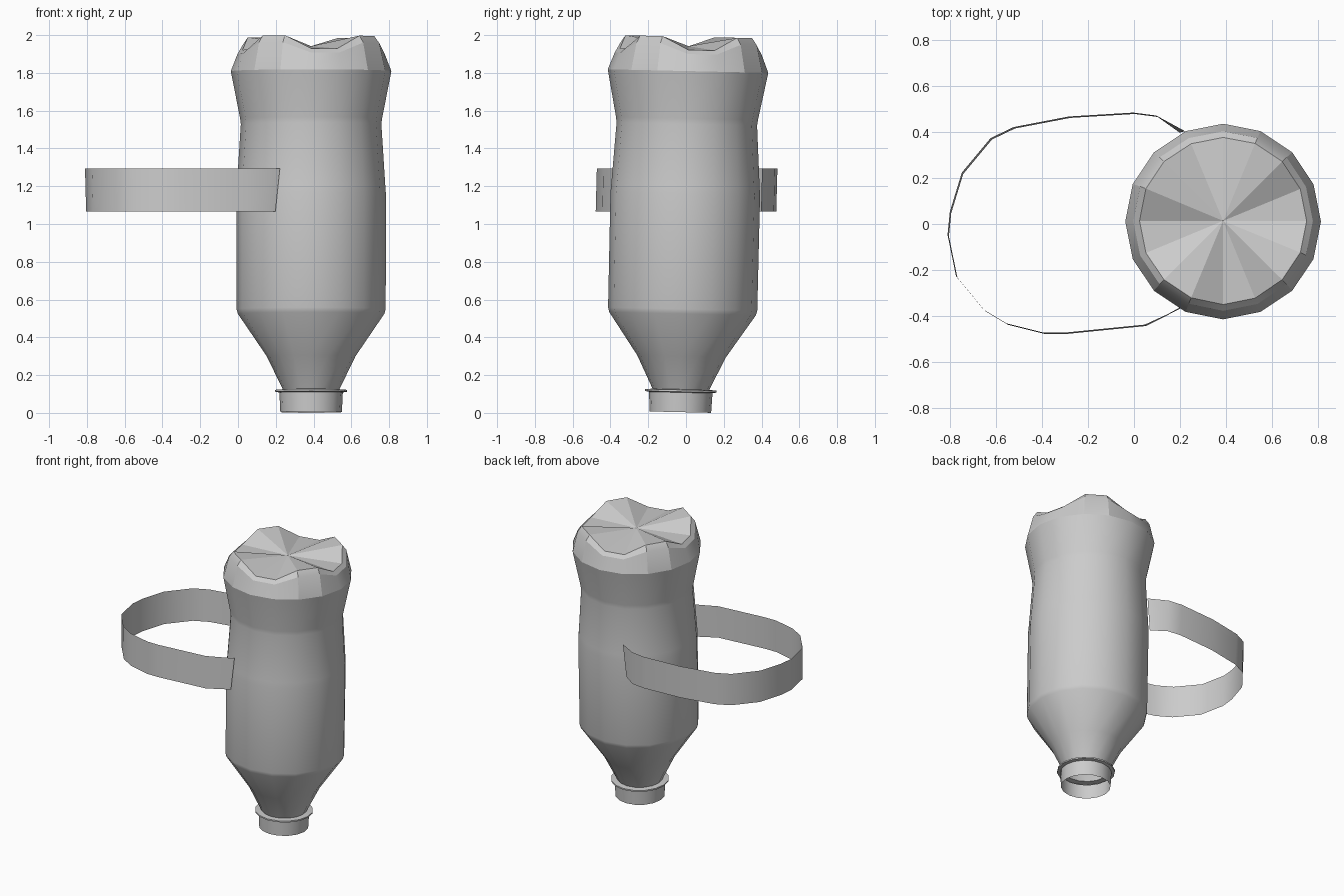
import bpy, bmesh, math

if "Cube" in bpy.data.objects:
    bpy.data.objects.remove(bpy.data.objects["Cube"])

SIDES = 16
TILT = -0.0225


def make_object(name, bm, angle):
    bmesh.ops.recalc_face_normals(bm, faces=bm.faces)
    mesh = bpy.data.meshes.new(name)
    bm.to_mesh(mesh)
    bm.free()
    obj = bpy.data.objects.new(name, mesh)
    bpy.context.collection.objects.link(obj)
    bpy.ops.object.select_all(action='DESELECT')
    obj.select_set(True)
    bpy.context.view_layer.objects.active = obj
    bpy.ops.object.shade_smooth_by_angle(angle=math.radians(angle))
    return obj


def ring(bm, radius, height):
    """One ring of vertices; height may depend on the side index."""
    verts = []
    for i in range(SIDES):
        a = 2 * math.pi * i / SIDES
        z = height(i) if callable(height) else height
        verts.append(bm.verts.new((radius * math.cos(a), radius * math.sin(a), z)))
    return verts


def bridge(bm, lower, upper):
    n = len(lower)
    for i in range(n):
        j = (i + 1) % n
        bm.faces.new((lower[i], lower[j], upper[j], upper[i]))


def lobes(low, high):
    """Four feet: two low sides then two high sides, repeated."""
    return lambda i: low if i % 4 < 2 else high


def place(obj):
    obj.location = (0.387, -0.03, 0)
    obj.rotation_euler = (TILT, 0, 0)


# Upside-down bottle: shoulder cone, body, waist, flared base with four feet
bm = bmesh.new()
profile = [(0.15, 0.125), (0.235, 0.30), (0.388, 0.525), (0.395, 0.55),
           (0.396, 1.16), (0.393, 1.20), (0.372, 1.53), (0.376, 1.56),
           (0.425, 1.81), (0.39, lobes(1.90, 1.955)), (0.363, lobes(1.922, 1.992))]
rings = [ring(bm, r, z) for r, z in profile]
for a, b in zip(rings, rings[1:]):
    bridge(bm, a, b)
centre = bm.verts.new((0, 0, 1.942))
for i in range(SIDES):
    bm.faces.new((rings[-1][i], rings[-1][(i + 1) % SIDES], centre))
place(make_object("bottle_body", bm, 23.5))

# Open neck with its thin collar
bm = bmesh.new()
profile = [(0.163, 0.004), (0.168, 0.108), (0.19, 0.112), (0.19, 0.122), (0.15, 0.125)]
rings = [ring(bm, r, z) for r, z in profile]
for a, b in zip(rings, rings[1:]):
    bridge(bm, a, b)
place(make_object("bottle_neck", bm, 30))

# Flat strap looping out from the side of the bottle
path = [(0.21, 0.40), (0.10, 0.468), (0.0, 0.481), (-0.28, 0.464), (-0.52, 0.418),
        (-0.62, 0.37), (-0.745, 0.22), (-0.797, 0.05), (-0.807, -0.05),
        (-0.77, -0.23), (-0.65, -0.375), (-0.55, -0.435), (-0.39, -0.475),
        (-0.30, -0.475), (0.05, -0.44), (0.21, -0.36)]
bm = bmesh.new()
edges = []
for k, (x, y) in enumerate(path):
    lean = 0.012 if k in (0, len(path) - 1) else -0.003
    edges.append((bm.verts.new((x - lean, y - 0.003, 1.065)),
                  bm.verts.new((x + lean, y + 0.003, 1.295))))
for (a, b), (c, d) in zip(edges, edges[1:]):
    bm.faces.new((a, c, d, b))
make_object("hand_strap", bm, 40)
